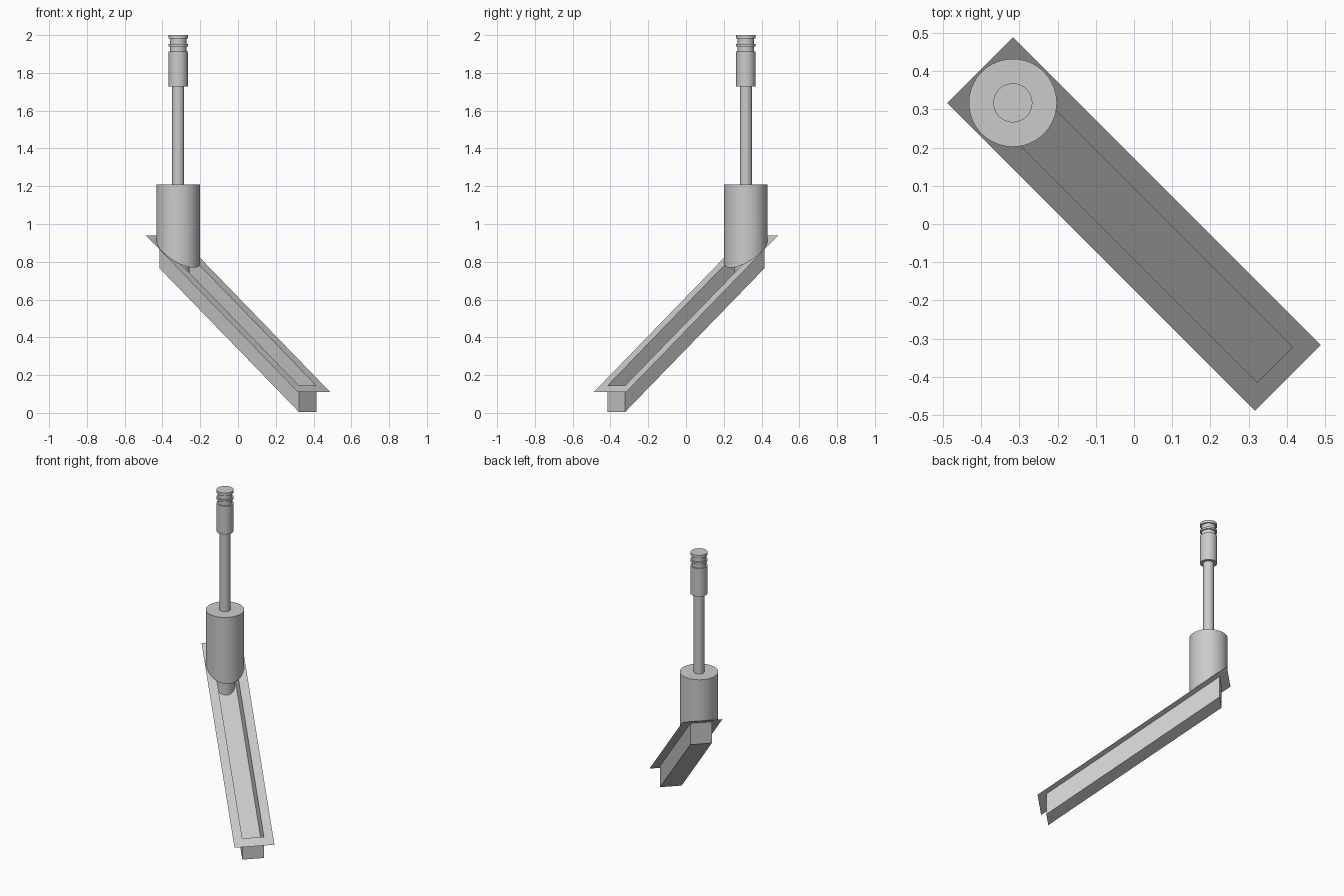
import bpy, bmesh, math

if "Cube" in bpy.data.objects:
    bpy.data.objects.remove(bpy.data.objects["Cube"])

R = math.sqrt(0.5)
SLOPE = 0.729          # drop of the chute per unit of run
MID_Z = 0.525          # plate height at the origin
DEPTH = 0.14           # trough depth
POST_S = -0.448        # position of the upright along the chute
SEG = 64


def plate_z(s):
    return MID_Z - SLOPE * s


def place(s, t, z):
    """Chute run s, sideways t, height z -> world point."""
    return ((s + t) * R, (t - s) * R, z)


def finish(bm, name, smooth=False):
    me = bpy.data.meshes.new(name)
    bm.to_mesh(me)
    bm.free()
    ob = bpy.data.objects.new(name, me)
    bpy.context.collection.objects.link(ob)
    if smooth:
        bpy.ops.object.select_all(action='DESELECT')
        ob.select_set(True)
        bpy.context.view_layer.objects.active = ob
        bpy.ops.object.shade_smooth_by_angle(angle=math.radians(30))
    return ob


def rect_ring(bm, hs, ht, drop):
    return [bm.verts.new(place(s, t, plate_z(s) - drop))
            for s, t in ((-hs, -ht), (hs, -ht), (hs, ht), (-hs, ht))]


def bridge(bm, a, b):
    n = len(a)
    for i in range(n):
        j = (i + 1) % n
        bm.faces.new((a[i], a[j], b[j], b[i]))


def turned(name, profile):
    """Stack of circles on the post axis; each height is a number or a function of s."""
    bm = bmesh.new()
    rings = []
    for r, h in profile:
        ring = []
        for i in range(SEG):
            a = 2 * math.pi * i / SEG
            s, t = POST_S + r * math.cos(a), r * math.sin(a)
            ring.append(bm.verts.new(place(s, t, h(s) if callable(h) else h)))
        rings.append(ring)
    for a, b in zip(rings, rings[1:]):
        bridge(bm, a, b)
    bm.faces.new(rings[0])
    bm.faces.new(rings[-1])
    bmesh.ops.recalc_face_normals(bm, faces=bm.faces)
    return finish(bm, name, True)


# sloping open trough with a flat rim, thin sheet
bm = bmesh.new()
outer = rect_ring(bm, 0.569, 0.1215, 0)
lip = rect_ring(bm, 0.521, 0.0655, 0)
base = rect_ring(bm, 0.521, 0.0655, DEPTH)
bridge(bm, outer, lip)
bridge(bm, lip, base)
bm.faces.new(base)
finish(bm, "trough")

# housing cut to the slope of the rim
turned("housing", [(0.115, lambda s: plate_z(s) + 0.001), (0.115, 1.208)])

# narrower spout reaching down to the trough floor
turned("spout", [(0.06, lambda s: plate_z(s) - DEPTH + 0.001), (0.06, 1.1)])

# slim shaft
turned("shaft", [(0.032, 1.2), (0.032, 1.74)])

# top coupling with two grooves
turned("coupling", [(0.051, 1.727), (0.051, 1.913), (0.043, 1.913), (0.043, 1.94),
                    (0.051, 1.94), (0.051, 1.953), (0.043, 1.953), (0.043, 1.982),
                    (0.051, 1.982), (0.051, 2.0)])
